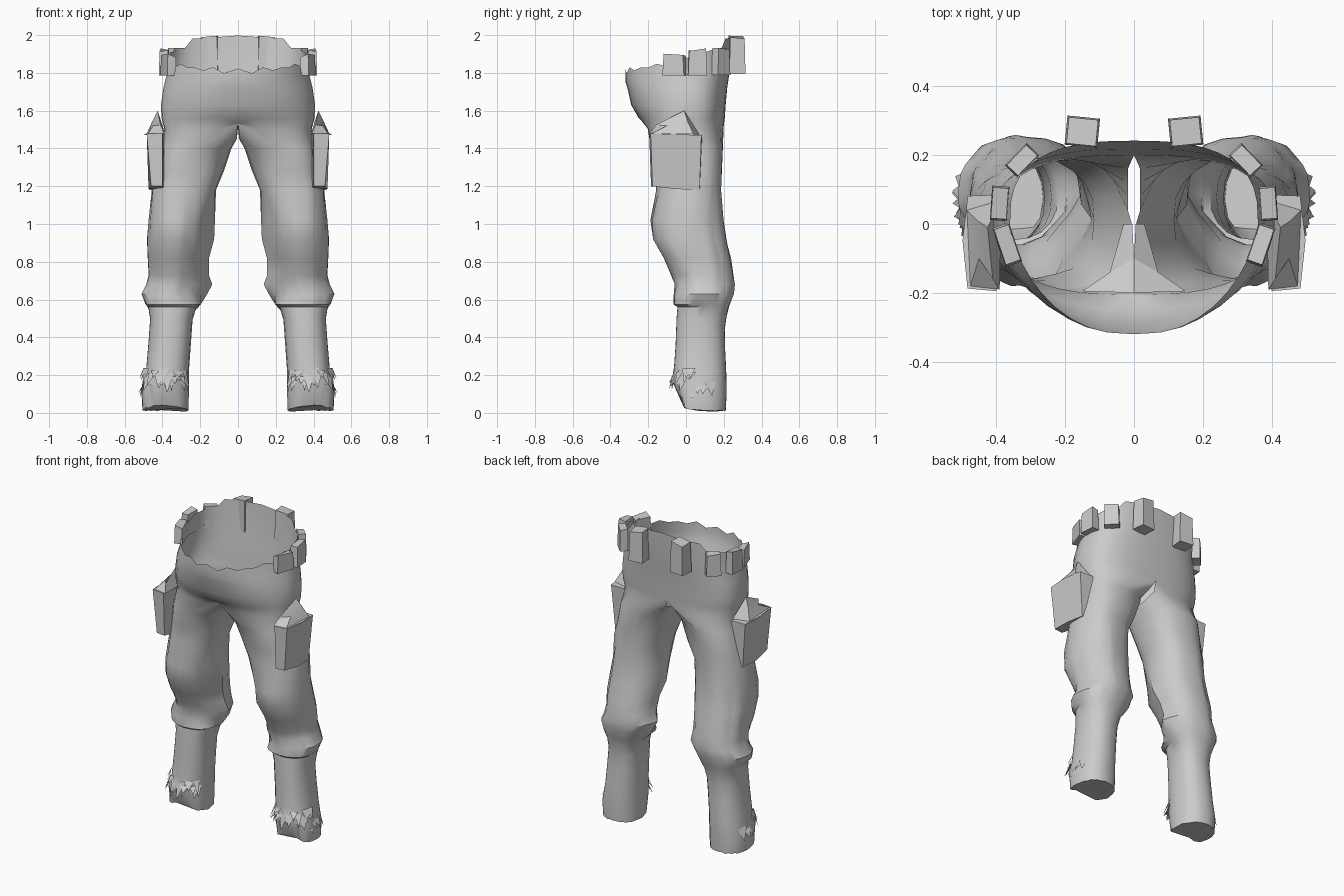
import bpy, bmesh, math, random
from mathutils import Vector

if "Cube" in bpy.data.objects:
    bpy.data.objects.remove(bpy.data.objects["Cube"])

random.seed(4)
cloth = bpy.data.materials.new("grey cloth")
cloth.diffuse_color = (0.6, 0.6, 0.6, 1)
cloth.use_nodes = True
cloth.node_tree.nodes["Principled BSDF"].inputs["Base Color"].default_value = cloth.diffuse_color


def finish(name, bm, angle=30, merge=False):
    bmesh.ops.recalc_face_normals(bm, faces=bm.faces)
    me = bpy.data.meshes.new(name)
    bm.to_mesh(me)
    bm.free()
    ob = bpy.data.objects.new(name, me)
    bpy.context.collection.objects.link(ob)
    me.materials.append(cloth)
    bpy.ops.object.select_all(action='DESELECT')
    ob.select_set(True)
    bpy.context.view_layer.objects.active = ob
    bpy.ops.object.shade_smooth_by_angle(angle=math.radians(angle))
    m = ob.modifiers.new("mirror", 'MIRROR')
    m.use_axis = (True, False, False)
    m.use_mirror_merge = merge
    m.merge_threshold = .002


def power(v, e):
    return math.copysign(abs(v) ** e, v)


def bridge(bm, a, b, closed=True):
    for i in range(len(a) if closed else len(a) - 1):
        j = (i + 1) % len(a)
        bm.faces.new((a[i], a[j], b[j], b[i]))


# Leg rings: z, inner x, outer x, front y, back y, squareness exponent, drop at the back
LEG = [
    (0.10, .26, .51, -.07, .215, .88, 0), (0.22, .26, .487, -.065, .213, .88, 0),
    (0.36, .25, .475, -.055, .207, .88, .02), (0.50, .24, .465, -.05, .205, .88, .06),
    (0.56, .22, .475, -.045, .215, .9, .05), (0.575, .195, .49, -.068, .23, .9, .01),
    (0.63, .16, .51, -.065, .255, .95, 0), (0.68, .14, .487, -.06, .257, .95, 0),
    (0.73, .155, .475, -.08, .255, .95, 0), (0.82, .15, .48, -.12, .235, .9, 0),
    (0.92, .13, .478, -.175, .215, .9, 0), (1.02, .125, .47, -.185, .20, .9, 0),
    (1.18, .115, .455, -.155, .185, .85, 0), (1.28, .075, .43, -.165, .19, .8, 0),
    (1.40, .035, .405, -.185, .195, .75, 0)]
OUT, INN = 21, 9  # points on the outer half and the inner half of a ring
ANGLES = [math.radians(-90 + 9 * i) for i in range(OUT)] + \
         [math.radians(90 + 18 * (i + 1)) for i in range(INN)]

# Hip half rings: z, half width, front y, back y, front pointedness
HIP = [(1.50, .39, -.205, .20, .75), (1.56, .405, -.25, .205, .95), (1.63, .408, -.29, .21, 1.15),
       (1.72, .395, -.31, .218, 1.25), (1.80, .375, -.32, .23, 1.3), (1.90, .36, -.32, .242, 1.35)]


def hip_ring(k):
    z, w, y0, y1, e = HIP[k]
    ring = []
    for t in ANGLES[:OUT]:
        c, s = max(0, math.cos(t)), math.sin(t)
        if c < 1e-6:
            c = 0
        if s >= 0:
            x, y = w * c ** .75, y1 * s ** .7
        else:
            x, y = w * c ** (.75 if k == 0 else .85), -y0 * power(s, e)
        zz = z
        if k == len(HIP) - 1:  # waist rim dips in front and rises at the back
            zz = 1.89 + (.09 if s > 0 else .08) * s + random.uniform(-.02, .02)
        elif k == len(HIP) - 2:
            zz += min(0, s) * .05
        elif k == 0:
            zz += .03 * max(0, 1 - x / .12)
        ring.append((x, y, zz))
    return ring


bm = bmesh.new()
rings = []
for k, (z, x0, x1, y0, y1, e, drop) in enumerate(LEG):
    ring = []
    for t in ANGLES:
        c, s = power(math.cos(t), e), power(math.sin(t), e)
        wob = random.uniform(.975, 1.025) if 4 < k < 13 else 1
        x = (x0 + x1) / 2 + (x1 - x0) / 2 * c * wob
        y = (y0 + y1) / 2 + (y1 - y0) / 2 * s * wob
        if .6 < z < 1.1 and c < 0 and s < 0:  # inner knee crease
            x += .04 * min(1, -2 * s)
        ring.append((x, y, z - drop * max(0, s) + (max(0, -s) * .06 if k == 0 else 0)))
    rings.append(ring)
# Ankle end: flat sole with the front tucked back under the cuff
ankle = []
for x, y, z in rings[0]:
    f = max(0, min(1, (.06 - y) / .13))
    ankle.append((.378 + (x - .378) * (.97 - .12 * f), max(y, 0) * .98 - .015 * f,
                  .006 + .03 * f + random.uniform(0, .01)))
loops = [[bm.verts.new(p) for p in r] for r in [ankle] + rings]
for a, b in zip(loops, loops[1:]):
    bridge(bm, a, b)
bm.faces.new(loops[0])
# Hips grow out of the outer half of the leg; the inner half closes at the crotch
hips = [[bm.verts.new(p) for p in hip_ring(k)] for k in range(len(HIP))]
crotch = []
for i in range(INN):
    f = (i + 1) / (INN + 1)
    y = .20 - .40 * f
    crotch.append(bm.verts.new((.018 if y > .02 else .006, y,
                                1.50 - .05 * math.sin(math.pi * f))))
bridge(bm, loops[-1], hips[0] + crotch)
for a, b in zip(hips, hips[1:]):
    bridge(bm, a, b, closed=False)
finish("trousers", bm, 35, merge=True)

# Torn ankle threads rooted in the front and outside of the cuff
bm = bmesh.new()
for i in range(26):
    t = math.radians(random.uniform(215, 385))
    d = Vector((power(math.cos(t), .88), power(math.sin(t), .88), 0))
    p = Vector((.381 + .116 * d.x, .073 + .134 * d.y, random.uniform(.13, .19)))
    if d.y > -.3:
        p.z -= .07
    side = Vector((-d.y, d.x, 0)).normalized() * random.uniform(.02, .035)
    tip = p + d * random.uniform(.015, .04) + Vector((0, 0, random.uniform(-.05, .01)))
    up = p + Vector((0, 0, .05))
    bm.faces.new([bm.verts.new(v) for v in (up - side, up + side, tip)])
finish("ankle_threads", bm)

# Crotch gusset flap folded under the front
bm = bmesh.new()
for pts in [((0, -.20, 1.53), (.15, -.195, 1.50), (.07, -.14, 1.47), (0, -.10, 1.51)),
            ((0, -.10, 1.51), (.07, -.14, 1.47), (.03, .0, 1.44), (.005, .0, 1.46))]:
    bm.faces.new([bm.verts.new(p) for p in pts])
finish("crotch_gusset", bm)


def box(bm, centre, size, angle, taper=1.0, jag=0.0):
    """Tapered box turned about z, with an uneven top."""
    ca, sa = math.cos(angle), math.sin(angle)
    vs = []
    for k in (-1, 1):
        for i, j in ((-1, -1), (1, -1), (1, 1), (-1, 1)):
            f = taper if k > 0 else 1
            x, y = i * size[0] / 2 * f, j * size[1] / 2 * f
            z = centre[2] + k * size[2] / 2 + (random.uniform(-jag, jag) if k > 0 else 0)
            vs.append(bm.verts.new((centre[0] + x * ca - y * sa,
                                    centre[1] + x * sa + y * ca, z)))
    for q in ((0, 1, 2, 3), (4, 5, 6, 7), (0, 1, 5, 4), (1, 2, 6, 5), (2, 3, 7, 6), (3, 0, 4, 7)):
        bm.faces.new([vs[i] for i in q])


# Belt loops: centre, size (along belt, depth, height), turn
bm = bmesh.new()
for c, s, a in [((.15, .268, 1.89), (.095, .085, .19), .1),
                ((.325, .185, 1.855), (.09, .05, .13), -.8),
                ((.39, .06, 1.85), (.10, .05, .13), -1.5),
                ((.368, -.06, 1.84), (.12, .05, .11), -1.9)]:
    box(bm, c, s, a, .9, .015)
finish("belt_loops", bm)

# Cargo pockets
bm = bmesh.new()
PROFILE = [(-.185, 1.20), (-.05, 1.185), (.075, 1.18), (.085, 1.47), (-.05, 1.475), (-.195, 1.48)]
inner = [bm.verts.new((.385 if y > -.1 else .40, y, z)) for y, z in PROFILE]
outer = [bm.verts.new((.475 + .025 * (z - 1.2) / .3 - (.015 if abs(y + .05) > .1 else 0),
                       y * .96, z)) for y, z in PROFILE]
bm.faces.new(outer)
bm.faces.new(inner)
bridge(bm, inner, outer)
finish("cargo_pocket", bm)

# Peaked pocket flap
bm = bmesh.new()
base = [bm.verts.new(p) for p in ((.39, -.19, 1.48), (.475, -.18, 1.48), (.485, .04, 1.475), (.385, .07, 1.475))]
top = [bm.verts.new(p) for p in ((.41, -.16, 1.525), (.45, -.10, 1.52), (.455, .01, 1.54), (.425, -.01, 1.60))]
bm.faces.new(top)
bridge(bm, base, top)
finish("pocket_flap", bm)
